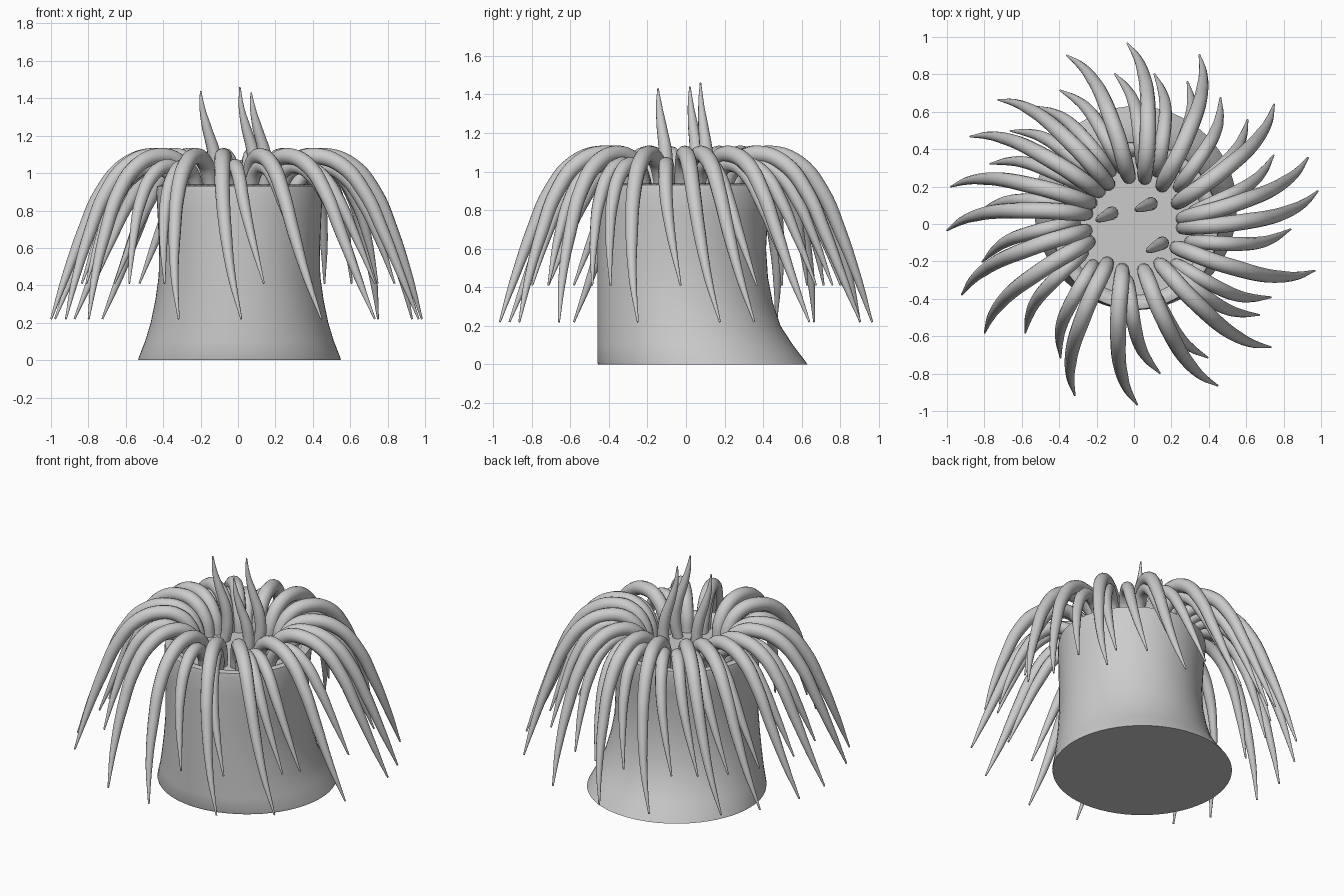
import bpy, bmesh
from math import cos, sin, radians, pi

if "Cube" in bpy.data.objects:
    bpy.data.objects.remove(bpy.data.objects["Cube"])


def make_tubes(name, paths):
    """Tapered tubes; each path is a list of (x, y, z, radius)."""
    cu = bpy.data.curves.new(name, 'CURVE')
    cu.dimensions = '3D'
    cu.bevel_depth = 1.0
    cu.bevel_resolution = 4
    cu.resolution_u = 5
    cu.use_fill_caps = True
    for path in paths:
        sp = cu.splines.new('BEZIER')
        sp.bezier_points.add(len(path) - 1)
        for bp, (x, y, z, r) in zip(sp.bezier_points, path):
            bp.co = (x, y, z)
            bp.radius = r
            bp.handle_left_type = bp.handle_right_type = 'AUTO'
    ob = bpy.data.objects.new(name, cu)
    bpy.context.collection.objects.link(ob)
    bpy.ops.object.select_all(action='DESELECT')
    bpy.context.view_layer.objects.active = ob
    ob.select_set(True)
    bpy.ops.object.convert(target='MESH')
    bpy.ops.object.shade_smooth_by_angle(angle=radians(50))


# Column: stacked rings (radius x, front y, back y, z), flared toward the back
rings = [(.542, -.455, .63, 0), (.54, -.46, .622, .012), (.505, -.46, .555, .1),
         (.475, -.46, .49, .2), (.45, -.46, .45, .32), (.432, -.46, .425, .45),
         (.43, -.46, .415, .6), (.438, -.46, .425, .78), (.445, -.46, .44, .9),
         (.44, -.455, .435, .93), (.41, -.425, .405, .938),
         (.385, -.40, .38, .925), (.365, -.38, .36, .885)]
N = 64
bm = bmesh.new()
loops = []
for rx, y0, y1, z in rings:
    cy, ry = (y0 + y1) / 2, (y1 - y0) / 2
    loops.append([bm.verts.new((.008 + rx * cos(2 * pi * i / N),
                                cy + ry * sin(2 * pi * i / N), z)) for i in range(N)])
for a, b in zip(loops, loops[1:]):
    for i in range(N):
        j = (i + 1) % N
        bm.faces.new((a[i], a[j], b[j], b[i]))
bm.faces.new(loops[0][::-1])   # foot
bm.faces.new(loops[-1])        # oral disc
me = bpy.data.meshes.new('column')
bm.to_mesh(me)
bm.free()
column = bpy.data.objects.new('column', me)
bpy.context.collection.objects.link(column)
bpy.context.view_layer.objects.active = column
column.select_set(True)
bpy.ops.object.shade_smooth_by_angle(angle=radians(45))


# Drooping tentacles: profile points (distance, angle lag, height, thickness)
def swirl(tips, profile):
    return [[(1.015 * d * cos(radians(t - lag)), .98 * d * sin(radians(t - lag)), z, r)
             for d, lag, z, r in profile] for t in tips]


long_profile = [(.255, 15, .87, .036), (.28, 14, .98, .042), (.35, 12.5, 1.065, .044),
                (.46, 11, 1.09, .044), (.60, 9, 1.04, .043), (.72, 7.5, .90, .039),
                (.82, 5.5, .68, .033), (.91, 3, .44, .021), (.985, 0, .22, .005)]
short_profile = [(.31, 16, .87, .032), (.33, 15, .95, .037), (.39, 13, 1.02, .039),
                 (.47, 11, 1.035, .039), (.57, 9, .98, .037), (.66, 7, .85, .033),
                 (.74, 4, .66, .023), (.825, 0, .41, .005)]
make_tubes('long_tentacles', swirl(
    [10.5, 21.5, 41.5, 69.5, 92, 111, 136.5, 151, 168, 182, 203, 217, 251.5, 271,
     296.5, 317, 345], long_profile))
make_tubes('short_tentacles', swirl(
    [358, 27, 43.5, 56.5, 70, 82.5, 97, 118, 129, 142, 156.5, 176, 194.5, 226,
     242, 279.5, 298, 323, 331], short_profile))

# Upright tentacles in the middle
upright = []
for bx, by, tx, ty, tz in [(-.115, .06, -.2, .02, 1.44), (.095, .11, .01, .075, 1.46),
                           (.155, -.10, .07, -.145, 1.43)]:
    def at(f, z, r):
        return (bx + (tx - bx) * f, by + (ty - by) * f, z, r)
    upright.append([at(.25, .87, .032), at(.05, .98, .036), at(.15, 1.1, .035),
                    at(.6, 1.24, .026), at(.9, 1.35, .015), at(1, tz, .004)])
make_tubes('centre_tentacles', upright)
